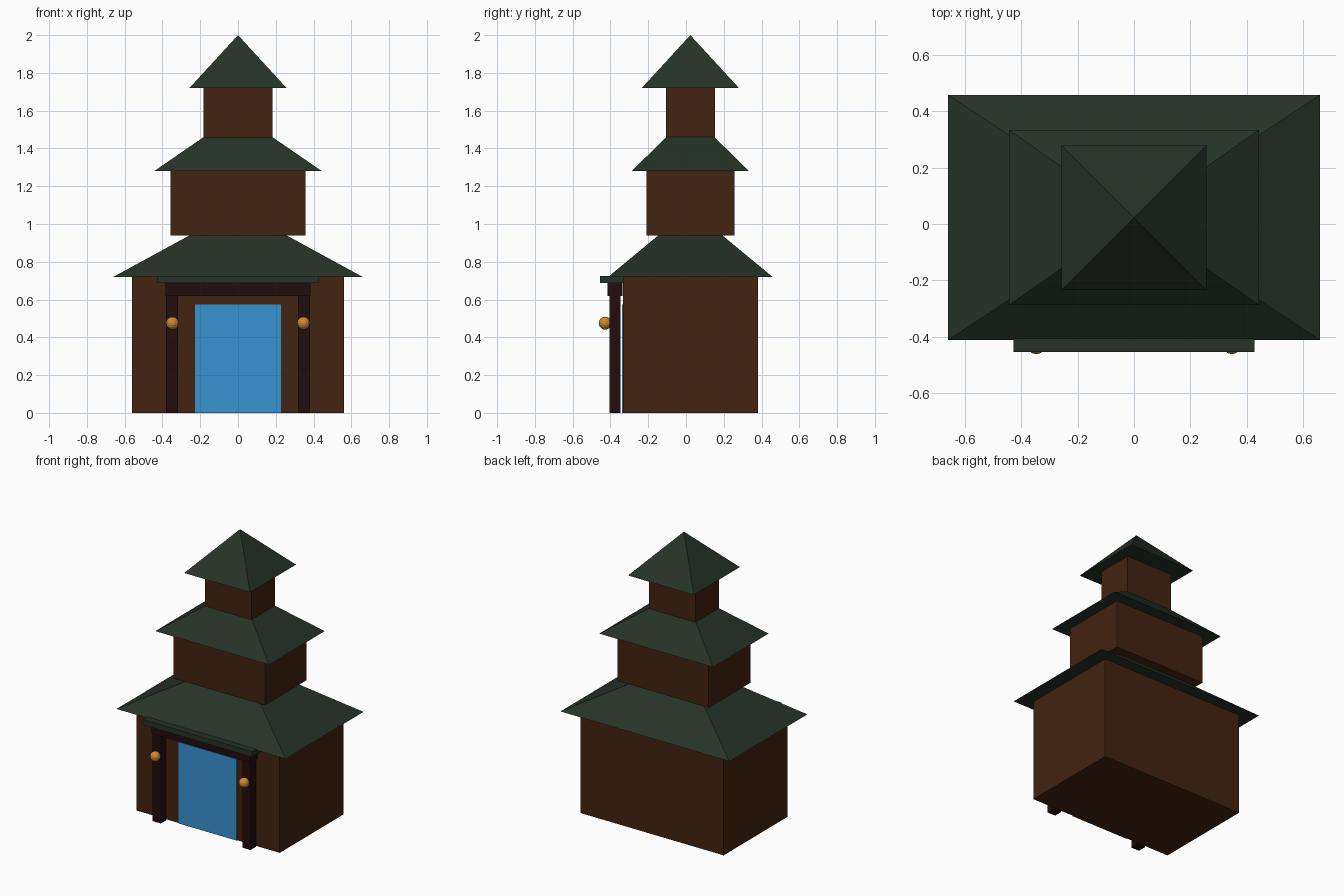
import bpy
import bmesh
from mathutils import Matrix

cube = bpy.data.objects.get("Cube")
if cube:
    bpy.data.objects.remove(cube, do_unlink=True)

CY = 0.023  # centre line of the tower in depth


def make_material(name, r, g, b):
    mat = bpy.data.materials.new(name)
    mat.use_nodes = True
    mat.diffuse_color = (r, g, b, 1)
    mat.node_tree.nodes["Principled BSDF"].inputs["Base Color"].default_value = (r, g, b, 1)
    return mat


wood = make_material("brown wood", 0.054, 0.017, 0.005)
dark_wood = make_material("dark wood", 0.016, 0.004, 0.004)
green = make_material("dark green tile", 0.019, 0.032, 0.021)
blue = make_material("blue door", 0.04, 0.29, 0.64)
amber = make_material("amber lantern", 0.64, 0.25, 0.03)


def add_object(name, bm, mat):
    mesh = bpy.data.meshes.new(name)
    bm.to_mesh(mesh)
    bm.free()
    mesh.materials.append(mat)
    obj = bpy.data.objects.new(name, mesh)
    bpy.context.collection.objects.link(obj)
    return obj


def box(name, mat, x, y, z):
    """Box spanning the given (low, high) ranges."""
    bm = bmesh.new()
    spans = (x, y, z)
    centre = [(a + b) / 2 for a, b in spans]
    size = [b - a for a, b in spans]
    matrix = Matrix.Translation(centre) @ Matrix.Diagonal((*size, 1))
    bmesh.ops.create_cube(bm, size=1, matrix=matrix)
    return add_object(name, bm, mat)


def pyramid(name, mat, hx, hy, base, apex):
    """Four-sided hip roof with a closed underside."""
    bm = bmesh.new()
    corners = [bm.verts.new((sx * hx, CY + sy * hy, base))
               for sx, sy in ((-1, -1), (1, -1), (1, 1), (-1, 1))]
    tip = bm.verts.new((0, CY, apex))
    bm.faces.new(corners[::-1])
    for i in range(4):
        bm.faces.new((corners[i], corners[(i + 1) % 4], tip))
    return add_object(name, bm, mat)


# Storeys: name, half width, half depth, bottom, top
for name, hx, hy, low, high in (
        ("lower_storey", 0.56, 0.357, 0, 0.72),
        ("middle_storey", 0.357, 0.233, 0.94, 1.28),
        ("upper_storey", 0.182, 0.13, 1.457, 1.72)):
    box(name, wood, (-hx, hx), (CY - hy, CY + hy), (low, high))

# Roofs: name, half width, half depth, eave height, apex height
for name, hx, hy, base, apex in (
        ("lower_roof", 0.66, 0.435, 0.72, 1.08),
        ("middle_roof", 0.444, 0.311, 1.28, 1.585),
        ("upper_roof", 0.257, 0.257, 1.72, 2.0)):
    pyramid(name, green, hx, hy, base, apex)

# Entrance
box("door", blue, (-0.227, 0.227), (-0.34, -0.333), (0, 0.575))
box("porch_lintel", dark_wood, (-0.385, 0.385), (-0.415, -0.335), (0.62, 0.687))
box("porch_roof", green, (-0.427, 0.427), (-0.455, -0.295), (0.687, 0.725))
for side, s in (("left", 1), ("right", -1)):
    box(side + "_post", dark_wood, sorted((s * 0.318, s * 0.382)), (-0.406, -0.347), (0, 0.62))
    lantern = bmesh.new()
    bmesh.ops.create_uvsphere(lantern, u_segments=16, v_segments=10, radius=0.034,
                              matrix=Matrix.Translation((s * 0.347, -0.428, 0.475)))
    add_object(side + "_lantern", lantern, amber)
